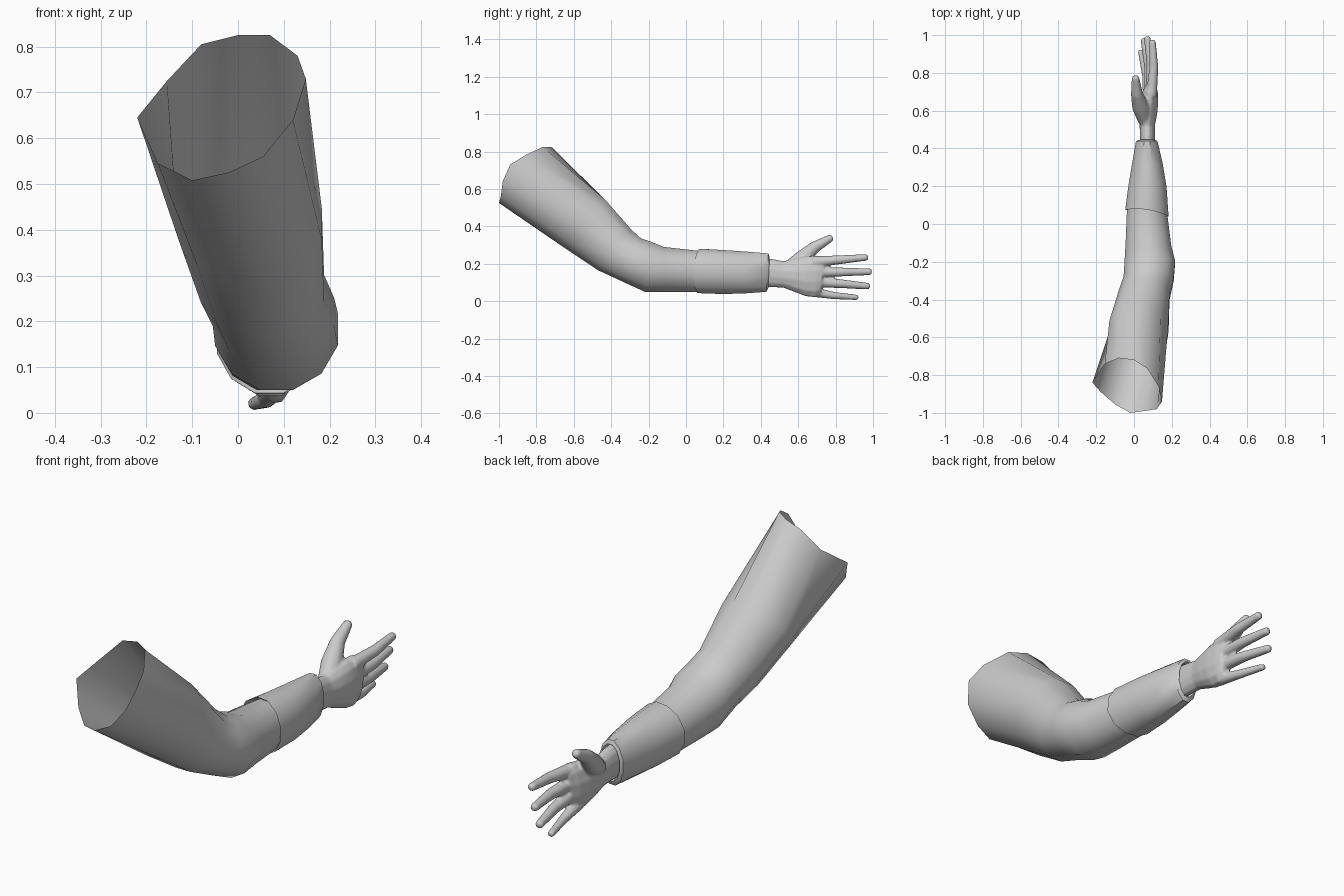
import bpy, bmesh, math
from mathutils import Vector

if "Cube" in bpy.data.objects:
    bpy.data.objects.remove(bpy.data.objects["Cube"])

grey = bpy.data.materials.new("light grey")
grey.use_nodes = True
grey.diffuse_color = (0.6, 0.6, 0.6, 1)
grey.node_tree.nodes["Principled BSDF"].inputs["Base Color"].default_value = (0.6, 0.6, 0.6, 1)

SIDES = 12
ANGLES = [math.radians(-15 + 360 / SIDES * k) for k in range(SIDES)]
GROW = 1 / math.cos(math.radians(15))


def ring(top, bottom, left, right, sweep=0.0):
    """Oval section from side-view top and bottom (y, z) and its x range."""
    t, b = Vector((0, *top)), Vector((0, *bottom))
    mid = (t + b) / 2 + Vector(((left + right) / 2, 0, 0))
    return [mid + Vector(((right - left) / 2 * math.cos(a) * GROW, -sweep * max(0, math.cos(a)), 0))
            + (t - b) / 2 * math.sin(a) * GROW for a in ANGLES]


def tube(points, radii):
    """Round sections along a path, with a rounded tip."""
    pts = [Vector(p) for p in points]
    rings = []
    for i, (p, r) in enumerate(zip(pts, radii)):
        d = pts[min(i + 1, len(pts) - 1)] - pts[max(i - 1, 0)]
        q = d.to_track_quat('Z', 'Y')
        rings.append([p + q @ Vector((r * math.cos(a), r * math.sin(a), 0)) for a in ANGLES])
    tip = d.normalized() * radii[-1] * 0.5
    rings.append([pts[-1] + tip + (v - pts[-1]) * 0.6 for v in rings[-1]])
    return rings


def loft(bm, rings, caps=False):
    loops = [[bm.verts.new(v) for v in r] for r in rings]
    for a, b in zip(loops, loops[1:]):
        for k in range(SIDES):
            n = (k + 1) % SIDES
            bm.faces.new((a[k], a[n], b[n], b[k]))
    if caps:
        bm.faces.new(loops[0])
        bm.faces.new(loops[-1])


def make(name, parts, caps=False, angle=40):
    bm = bmesh.new()
    for rings in parts:
        loft(bm, rings, caps)
    bmesh.ops.recalc_face_normals(bm, faces=bm.faces)
    me = bpy.data.meshes.new(name)
    bm.to_mesh(me)
    bm.free()
    ob = bpy.data.objects.new(name, me)
    bpy.context.collection.objects.link(ob)
    me.materials.append(grey)
    bpy.ops.object.select_all(action='DESELECT')
    ob.select_set(True)
    bpy.context.view_layer.objects.active = ob
    bpy.ops.object.shade_smooth_by_angle(angle=math.radians(angle))
    return ob


# Sleeve: slanted open shoulder, bent elbow, forearm running under the cuff
shoulder = [Vector(p) for p in (
    (.12, -.98, .64), (.148, -.94, .73), (.13, -.86, .78), (.07, -.765, .825),
    (0, -.72, .825), (-.08, -.71, .805), (-.155, -.74, .725), (-.22, -.84, .645),
    (-.175, -.89, .545), (-.1, -.955, .508), (-.02, -1, .525), (.055, -.99, .56))]
make("sleeve", [[
    shoulder,
    ring((-.43, .54), (-.65, .285), -.13, .183),
    ring((-.29, .38), (-.47, .165), -.082, .188),
    ring((-.24, .335), (-.34, .105), -.055, .21),
    ring((-.18, .315), (-.22, .05), -.05, .218),
    ring((-.12, .29), (-.11, .05), -.045, .197),
    ring((.06, .27), (.06, .05), -.038, .175),
    ring((.4, .235), (.4, .07), .02, .115)]], angle=60)

# Forearm cuff: flared rim swept back on the outer side, lipped wrist end
make("forearm_cuff", [[
    ring((.1, .265), (.09, .058), -.03, .165, .03),
    ring((.08, .28), (.07, .043), -.046, .183, .035),
    ring((.2, .273), (.2, .038), -.03, .172),
    ring((.32, .265), (.32, .042), -.01, .152),
    ring((.44, .255), (.43, .05), .01, .125),
    ring((.447, .238), (.44, .07), .022, .115),
    ring((.42, .232), (.42, .078), .03, .108)]])

# Hand: palm, four fingers and a thumb fused into one smooth skin
palm = [
    ring((.4, .232), (.4, .078), .03, .11),
    ring((.46, .225), (.46, .075), .032, .11),
    ring((.52, .213), (.52, .073), .03, .11),
    ring((.58, .225), (.58, .05), .025, .122),
    ring((.64, .238), (.64, .027), .03, .128),
    ring((.7, .242), (.69, .022), .043, .126),
    ring((.745, .232), (.72, .04), .06, .118)]
fingers = {
    "index": ((.092, .68, .21), (.105, .83, .222), (.098, .965, .234)),
    "middle": ((.09, .68, .155), (.09, .84, .156), (.07, .985, .157)),
    "ring": ((.085, .68, .105), (.078, .83, .093), (.052, .975, .08)),
    "pinky": ((.075, .66, .052), (.062, .79, .03), (.035, .915, .02)),
}
parts = [palm] + [tube(path, (.03, .024, .018) if n != "pinky" else (.028, .02, .015))
                  for n, path in fingers.items()]
parts.append(tube(((.06, .55, .175), (.035, .62, .225), (.015, .69, .29), (.008, .775, .338)),
                  (.04, .046, .032, .02)))
hand = make("hand", parts, caps=True)
fuse = hand.modifiers.new("fuse", 'REMESH')
fuse.mode = 'VOXEL'
fuse.voxel_size = 0.006
fuse.use_smooth_shade = True
soften = hand.modifiers.new("soften", 'SMOOTH')
soften.factor = 0.5
soften.iterations = 6
